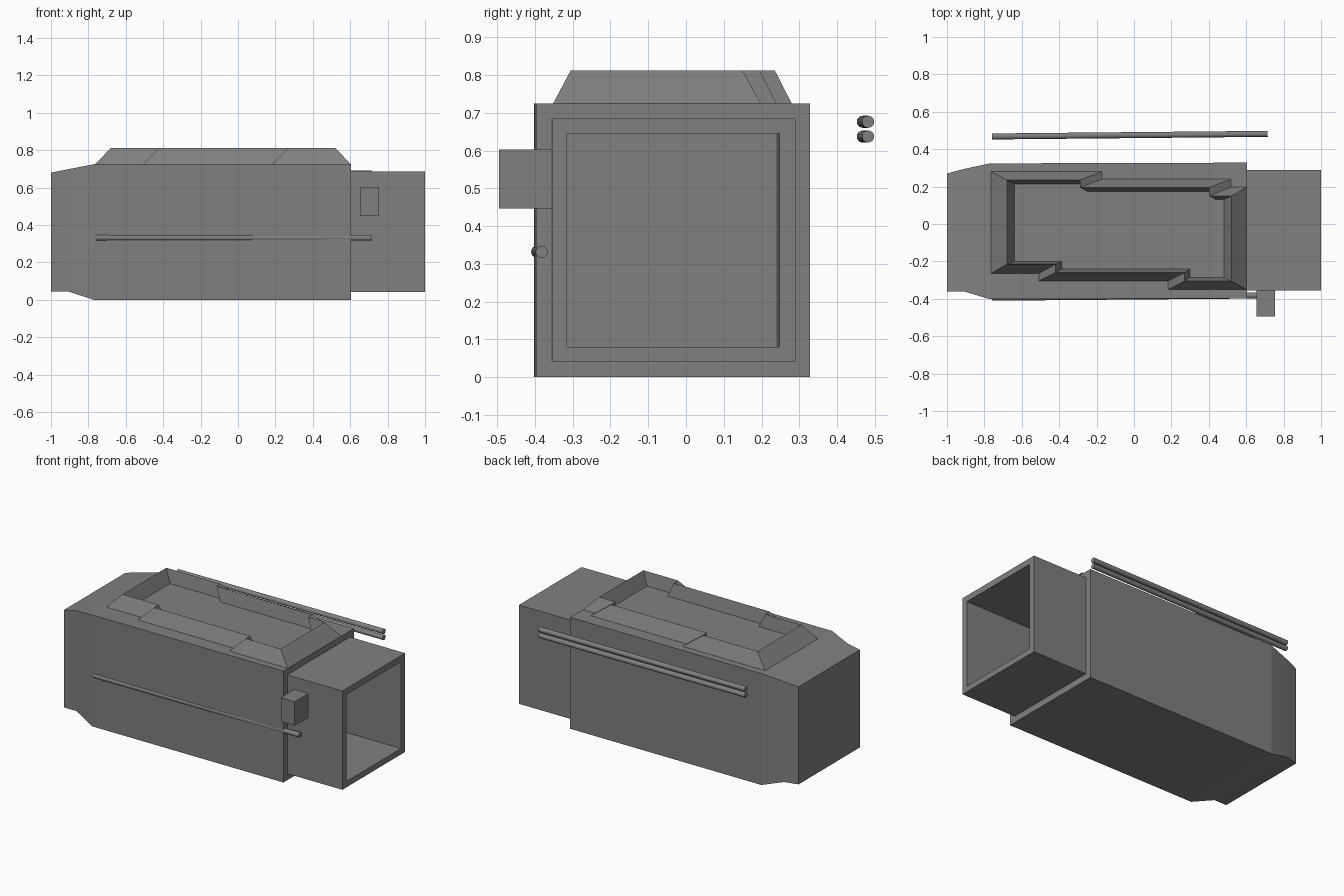
import bpy, bmesh, math
from mathutils import Vector

if "Cube" in bpy.data.objects:
    bpy.data.objects.remove(bpy.data.objects["Cube"])

grey = bpy.data.materials.new("mid grey")
grey.diffuse_color = (0.216, 0.216, 0.216, 1)
grey.use_nodes = True
grey.node_tree.nodes["Principled BSDF"].inputs["Base Color"].default_value = grey.diffuse_color


def finish(name, bm, fix_normals=True):
    if fix_normals:
        bmesh.ops.recalc_face_normals(bm, faces=bm.faces[:])
    mesh = bpy.data.meshes.new(name)
    bm.to_mesh(mesh)
    bm.free()
    mesh.materials.append(grey)
    ob = bpy.data.objects.new(name, mesh)
    bpy.context.collection.objects.link(ob)
    return ob


def loft(name, loops, cap_start=True, cap_end=True):
    """Skin a series of closed loops with equal point counts."""
    bm = bmesh.new()
    rings = [[bm.verts.new(p) for p in loop] for loop in loops]
    n = len(rings[0])
    for a, b in zip(rings, rings[1:]):
        for i in range(n):
            j = (i + 1) % n
            bm.faces.new((a[i], a[j], b[j], b[i]))
    if cap_start:
        bm.faces.new(rings[0][::-1])
    if cap_end:
        bm.faces.new(rings[-1])
    return finish(name, bm)


def section(x, y0, y1, z0, z1):
    return [(x, y0, z0), (x, y1, z0), (x, y1, z1), (x, y0, z1)]


# outer shell: tapered rear, straight middle, front rim folded in to the tube
loft("outer_shell", [
    section(-1.0, -0.36, 0.27, 0.045, 0.68),
    section(-0.91, -0.36, 0.294, 0.045, 0.698),
    section(-0.77, -0.402, 0.324, 0.0, 0.725),
    section(0.605, -0.397, 0.328, 0.0, 0.725),
    section(0.605, -0.356, 0.288, 0.042, 0.684),
], cap_end=False)

# square inner tube, open at the front
loft("inner_tube", [
    section(-0.98, -0.355, 0.265, 0.05, 0.675),
    section(0.5, -0.357, 0.288, 0.042, 0.685),
    section(1.0, -0.355, 0.29, 0.042, 0.685),
    section(1.0, -0.315, 0.248, 0.08, 0.645),
    section(-0.96, -0.326, 0.24, 0.08, 0.645),
])


def stepped(x0, x1, low_x, low_y, high_x, high_y, z):
    """Outline whose two long sides each step twice."""
    a, b = low_x
    c, d = high_x
    p, q, r = low_y
    s, t, u = high_y
    pts = [(x0, p), (a, p), (a, q), (b, q), (b, r), (x1, r),
           (x1, u), (d, u), (d, t), (c, t), (c, s), (x0, s)]
    return [(x, y, z) for x, y in pts]


# stepped raised frame on the roof: outer foot, ridge, inner foot
loft("roof_frame", [
    stepped(-0.765, 0.605, (-0.51, 0.18), (-0.265, -0.305, -0.352),
            (-0.17, 0.52), (0.28, 0.24, 0.198), 0.724),
    stepped(-0.68, 0.52, (-0.42, 0.27), (-0.215, -0.26, -0.305),
            (-0.29, 0.40), (0.235, 0.195, 0.15), 0.812),
    stepped(-0.64, 0.48, (-0.385, 0.30), (-0.20, -0.24, -0.285),
            (-0.25, 0.44), (0.215, 0.175, 0.13), 0.728),
])


def rod(name, a, b, r=0.016):
    a, b = Vector(a), Vector(b)
    bm = bmesh.new()
    bmesh.ops.create_cone(bm, cap_ends=True, segments=16,
                          radius1=r, radius2=r, depth=(b - a).length)
    turn = (b - a).to_track_quat('Z', 'Y').to_matrix().to_4x4()
    turn.translation = (a + b) / 2
    bm.transform(turn)
    for f in bm.faces:
        f.smooth = len(f.verts) == 4
    ob = finish(name, bm)
    ob.data.set_sharp_from_angle(angle=math.radians(40))


# side rods: a pair held off one side, one set into the other
for label, z in (("lower", 0.637), ("upper", 0.676)):
    rod(label + "_side_rod", (-0.76, 0.468, z), (0.715, 0.482, z))
rod("front_side_rod", (-0.76, -0.394, 0.332), (0.715, -0.382, 0.332))

# small block on the tube's side
loft("side_block", [
    section(0.655, -0.495, -0.352, 0.447, 0.603),
    section(0.755, -0.495, -0.352, 0.447, 0.603),
])
